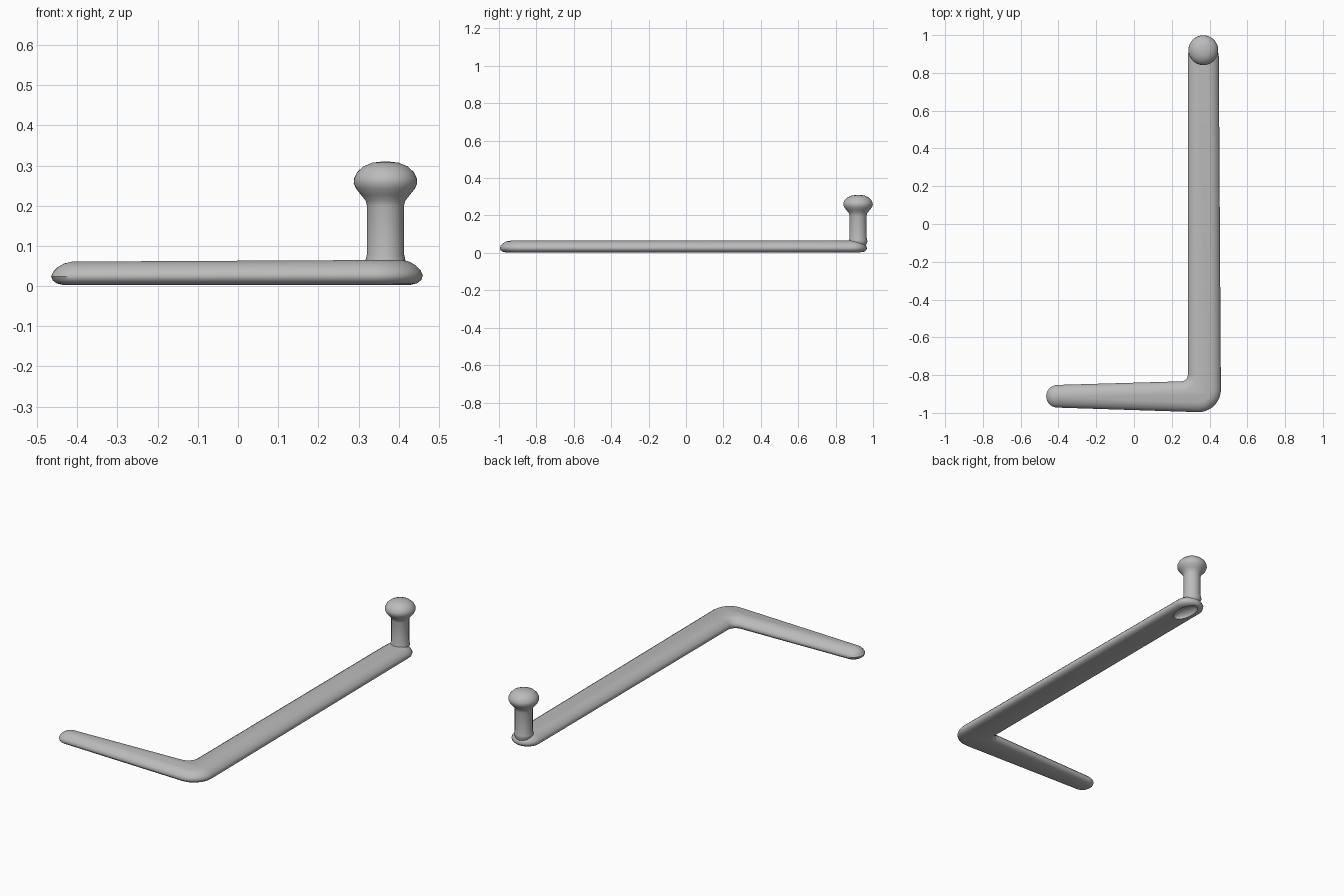
import bpy
import bmesh
from math import radians, cos, sin, pi

cube = bpy.data.objects.get("Cube")
if cube:
    bpy.data.objects.remove(cube, do_unlink=True)

grey = bpy.data.materials.new("plain_grey")
grey.use_nodes = True
colour = (0.5, 0.5, 0.5, 1)
grey.diffuse_color = colour
grey.node_tree.nodes["Principled BSDF"].inputs["Base Color"].default_value = colour


def loft(name, rings):
    """Skin a stack of equal-length point rings and close both ends."""
    bm = bmesh.new()
    loops = [[bm.verts.new(p) for p in ring] for ring in rings]
    n = len(loops[0])
    for low, high in zip(loops, loops[1:]):
        for i in range(n):
            j = (i + 1) % n
            bm.faces.new((low[i], low[j], high[j], high[i]))
    bm.faces.new(loops[0][::-1])
    bm.faces.new(loops[-1])
    mesh = bpy.data.meshes.new(name)
    bm.normal_update()
    bm.to_mesh(mesh)
    bm.free()
    mesh.materials.append(grey)
    obj = bpy.data.objects.new(name, mesh)
    bpy.context.collection.objects.link(obj)
    return obj


def combine(target, tool, operation):
    mod = target.modifiers.new(operation.lower(), "BOOLEAN")
    mod.operation = operation
    mod.solver = "EXACT"
    mod.object = tool
    bpy.context.view_layer.objects.active = target
    bpy.ops.object.modifier_apply(modifier=mod.name)
    bpy.data.objects.remove(tool, do_unlink=True)


# L-shaped outline: centre x, y, radius, start and end angle, inset direction
CORNERS = [
    (-0.405, -0.912, 0.060, 92, 268, -1),   # short arm tip
    (0.340, -0.876, 0.120, 268, 360, -1),   # outer elbow
    (0.367, 0.886, 0.082, 0, 180, -1),      # long arm tip
    (0.250, -0.798, 0.035, 0, -88, 1),      # inner elbow
]


def bar_ring(inset, z):
    ring = []
    for cx, cy, r, start, end, side in CORNERS:
        for k in range(17):
            a = radians(start + (end - start) * k / 16)
            x = cx + (r + side * inset) * cos(a)
            y = cy + (r + side * inset) * sin(a)
            ring.append((x, y, z * (0.97 + 0.08 * x)))
    return ring


# Flat-bottomed bar with a soft rounded top
BAR_SECTION = [(0.030, 0.003), (0.014, 0.007), (0.004, 0.015), (0, 0.026),
               (0.005, 0.038), (0.016, 0.050), (0.032, 0.060), (0.052, 0.065)]
bar = loft("bent_bar", [bar_ring(i, z) for i, z in BAR_SECTION])

# Turned post with a mushroom knob
POST_X, POST_Y = 0.367, 0.920
POST_PROFILE = [(0.040, 0.035), (0.050, 0.060), (0.049, 0.068), (0.046, 0.080),
                (0.046, 0.200), (0.049, 0.212), (0.060, 0.226), (0.073, 0.242),
                (0.079, 0.256), (0.078, 0.268), (0.071, 0.283), (0.055, 0.298),
                (0.033, 0.307), (0.008, 0.310)]
post = loft("knob_post", [
    [(POST_X + r * cos(2 * pi * k / 40), POST_Y + r * sin(2 * pi * k / 40), z)
     for k in range(40)] for r, z in POST_PROFILE])
combine(bar, post, "UNION")

# Shallow oval hollow under the post
bpy.ops.mesh.primitive_uv_sphere_add(segments=32, ring_count=16, radius=1,
                                     location=(POST_X, 0.865, 0))
hollow = bpy.context.object
hollow.name = "hollow_cutter"
hollow.hide_render = True
hollow.scale = (0.045, 0.085, 0.035)
hollow.data.materials.append(grey)
bpy.context.view_layer.update()
combine(bar, hollow, "DIFFERENCE")

bar.name = "bent_bar_with_knob"
bpy.ops.object.select_all(action="DESELECT")
bar.select_set(True)
bpy.context.view_layer.objects.active = bar
bpy.ops.object.shade_smooth_by_angle(angle=radians(45))
